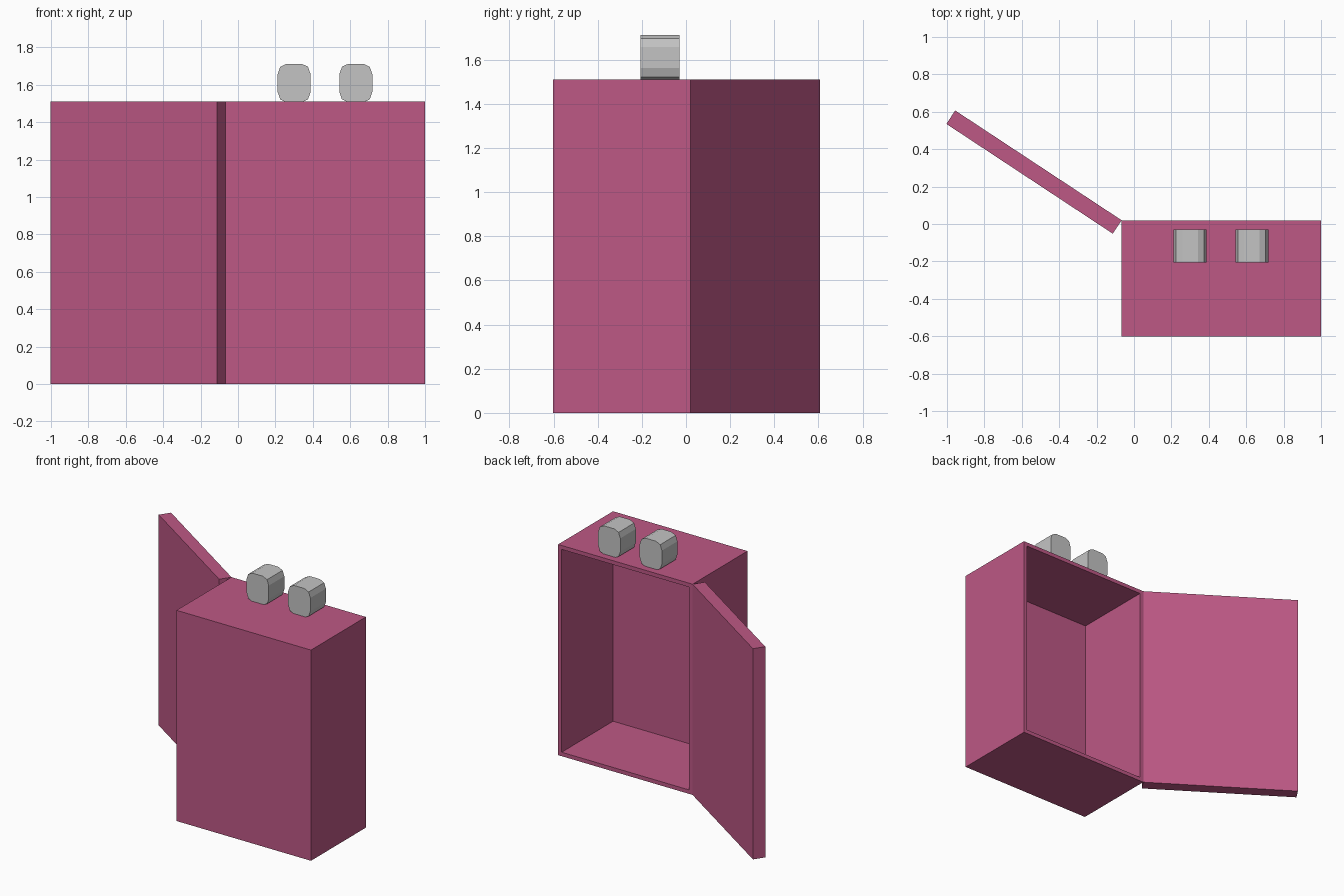
import bpy, bmesh, math
from mathutils import Matrix, Vector

if "Cube" in bpy.data.objects:
    bpy.data.objects.remove(bpy.data.objects["Cube"])


def material(name, rgb):
    m = bpy.data.materials.new(name)
    m.diffuse_color = (*rgb, 1)
    m.use_nodes = True
    m.node_tree.nodes["Principled BSDF"].inputs["Base Color"].default_value = m.diffuse_color
    return m


PINK = material("rose_pink", (0.51, 0.098, 0.235))
GREY = material("light_grey", (0.55, 0.55, 0.55))


def finish(name, bm, mat):
    bmesh.ops.recalc_face_normals(bm, faces=bm.faces)
    mesh = bpy.data.meshes.new(name)
    bm.to_mesh(mesh)
    bm.free()
    mesh.materials.append(mat)
    obj = bpy.data.objects.new(name, mesh)
    bpy.context.collection.objects.link(obj)
    return obj


def box(lo, hi):
    lo, hi = Vector(lo), Vector(hi)
    bm = bmesh.new()
    bmesh.ops.create_cube(bm, size=1, matrix=Matrix.Translation((lo + hi) / 2)
                          @ Matrix.Diagonal((*(hi - lo), 1)))
    return bm


HEIGHT, LEFT, BACK, WALL = 1.51, -0.066, 0.02, 0.04
WIDTH = 1.0 - LEFT

# Cabinet: box with its back face inset to a rim and pushed in to form the cavity
bm = box((LEFT, -0.602, 0), (1.0, BACK, HEIGHT))
bm.normal_update()
opening = [f for f in bm.faces if f.normal.y > 0.9]
bmesh.ops.inset_region(bm, faces=opening, thickness=WALL)
cavity = bmesh.ops.extrude_face_region(bm, geom=opening)["geom"]
bmesh.ops.delete(bm, geom=opening, context="FACES")
bmesh.ops.translate(bm, vec=(0, -(0.622 - WALL), 0),
                    verts=[v for v in cavity if isinstance(v, bmesh.types.BMVert)])
finish("cabinet", bm, PINK)

# Door: slab swung open about the left rear corner
door = finish("door", box((-WIDTH, 0, 0), (0, 0.086, HEIGHT)), PINK)
for v in door.data.vertices:
    v.co.y -= 0.086
door.location = (LEFT, BACK, 0)
door.rotation_euler.z = -math.atan2(0.585, 0.887)

# Knobs: blocks with their lengthwise edges rounded, stretched upwards
for i, x in enumerate((0.30, 0.63)):
    bm = box((-0.088, -0.088, -0.088), (0.088, 0.088, 0.088))
    long_edges = [e for e in bm.edges
                  if abs(e.verts[0].co.y - e.verts[1].co.y) > 0.1]
    bmesh.ops.bevel(bm, geom=long_edges, offset=0.047, segments=2,
                    profile=0.5, affect='EDGES')
    bmesh.ops.scale(bm, vec=(1, 1, 1.17), verts=bm.verts)
    knob = finish(f"knob_{i + 1}", bm, GREY)
    knob.location = (x, -0.118, 1.609)
